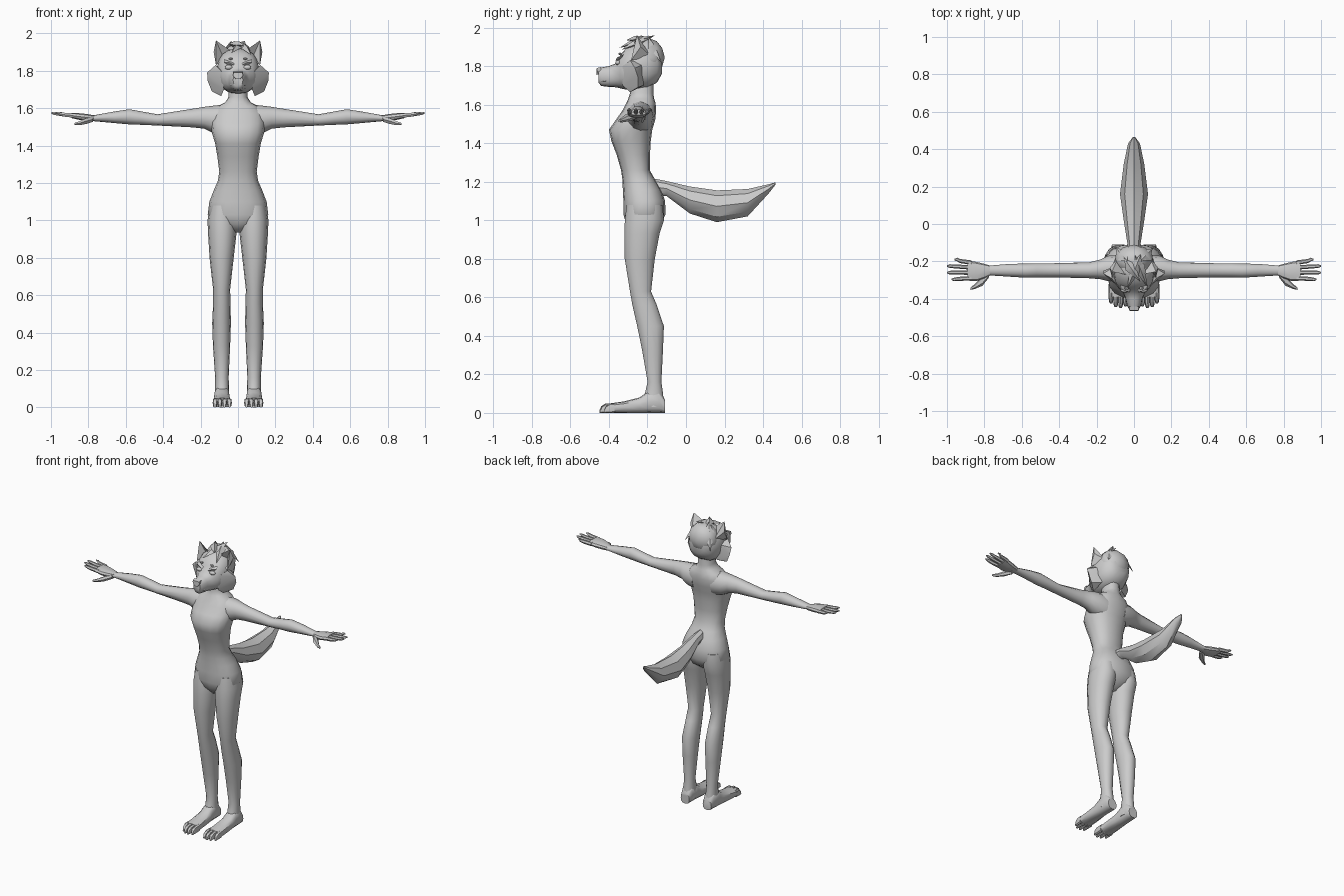
import bpy, bmesh, math
from mathutils import Matrix, Vector

grey = bpy.data.materials.new("light grey")
grey.diffuse_color = (0.6, 0.6, 0.6, 1)


def finish(name, bm, mirror=False, angle=40):
    bmesh.ops.recalc_face_normals(bm, faces=bm.faces)
    me = bpy.data.meshes.new(name)
    bm.to_mesh(me)
    bm.free()
    me.materials.append(grey)
    me.shade_smooth()
    me.set_sharp_from_angle(angle=math.radians(angle))
    ob = bpy.data.objects.new(name, me)
    bpy.context.collection.objects.link(ob)
    if mirror:
        ob.modifiers.new("mirror", 'MIRROR')
    return ob


def loft(bm, axis, rings, sides=12, power=2.0):
    """Skin rings given as (position, u_min, u_max, v_min, v_max) along an axis."""
    loops = []
    for p, u0, u1, v0, v1 in rings:
        loop = []
        for i in range(sides):
            a = 2 * math.pi * i / sides
            c, s = math.cos(a), math.sin(a)
            u = (u0 + u1) / 2 + (u1 - u0) / 2 * math.copysign(abs(c) ** (2 / power), c)
            v = (v0 + v1) / 2 + (v1 - v0) / 2 * math.copysign(abs(s) ** (2 / power), s)
            loop.append(bm.verts.new({'x': (p, u, v), 'y': (u, p, v), 'z': (u, v, p)}[axis]))
        loops.append(loop)
    for a, b in zip(loops, loops[1:]):
        for i in range(sides):
            j = (i + 1) % sides
            bm.faces.new((a[i], a[j], b[j], b[i]))
    bm.faces.new(loops[0])
    bm.faces.new(loops[-1])


def even(rows):
    """Rings symmetric about x = 0: (position, half_width, v_min, v_max)."""
    return [(p, -w, w, a, b) for p, w, a, b in rows]


def solid(bm, points):
    """Convex hull of a few points."""
    vs = [bm.verts.new(p) for p in points]
    bmesh.ops.convex_hull(bm, input=vs)


def ball(bm, centre, size, subdiv=2):
    m = Matrix.Translation(centre) @ Matrix.Diagonal((*size, 1))
    bmesh.ops.create_icosphere(bm, subdivisions=subdiv, radius=1, matrix=m)


# Torso, hips and neck
bm = bmesh.new()
loft(bm, 'z', even([
    (0.935, 0.03, -0.27, -0.19), (0.98, 0.12, -0.31, -0.13), (1.03, 0.162, -0.325, -0.107),
    (1.10, 0.153, -0.325, -0.108), (1.16, 0.13, -0.328, -0.13), (1.21, 0.108, -0.33, -0.16),
    (1.26, 0.10, -0.337, -0.188), (1.34, 0.11, -0.36, -0.187), (1.41, 0.122, -0.387, -0.183),
    (1.47, 0.14, -0.40, -0.175), (1.52, 0.145, -0.365, -0.16), (1.57, 0.14, -0.33, -0.155),
    (1.61, 0.11, -0.31, -0.158), (1.63, 0.07, -0.30, -0.165), (1.66, 0.05, -0.29, -0.17),
    (1.74, 0.05, -0.30, -0.17)]), 16, 2.3)
finish("torso", bm, angle=60)

# Legs
bm = bmesh.new()
loft(bm, 'z', [
    (1.08, 0.015, 0.15, -0.31, -0.12), (1.0, 0.004, 0.163, -0.32, -0.112),
    (0.93, 0.008, 0.160, -0.322, -0.135), (0.80, 0.023, 0.152, -0.32, -0.16),
    (0.63, 0.042, 0.133, -0.292, -0.18), (0.56, 0.04, 0.133, -0.28, -0.15),
    (0.45, 0.038, 0.138, -0.255, -0.113), (0.33, 0.042, 0.134, -0.23, -0.118),
    (0.16, 0.05, 0.122, -0.20, -0.127), (0.10, 0.048, 0.122, -0.215, -0.118),
    (0.03, 0.045, 0.125, -0.23, -0.112)], 14, 2.1)
finish("leg", bm, True, 60)

# Feet with four toes
bm = bmesh.new()
loft(bm, 'y', [
    (-0.11, 0.052, 0.118, 0, 0.07), (-0.14, 0.046, 0.125, 0, 0.12),
    (-0.20, 0.045, 0.128, 0, 0.11), (-0.24, 0.042, 0.130, 0, 0.08),
    (-0.32, 0.036, 0.135, 0, 0.06), (-0.39, 0.034, 0.136, 0, 0.05)], 12, 2.6)
for i, tip in enumerate((-0.44, -0.45, -0.445, -0.425)):
    x = 0.046 + 0.0255 * i
    loft(bm, 'y', [(-0.37, x - 0.013, x + 0.013, 0, 0.05),
                   (tip + 0.03, x - 0.013, x + 0.013, 0, 0.048),
                   (tip + 0.01, x - 0.011, x + 0.011, 0, 0.035),
                   (tip, x - 0.006, x + 0.006, 0, 0.012)], 8, 2.5)
finish("foot", bm, True)

# Arms
bm = bmesh.new()
loft(bm, 'x', [
    (0.07, -0.31, -0.165, 1.45, 1.62), (0.14, -0.305, -0.17, 1.47, 1.612),
    (0.18, -0.295, -0.19, 1.49, 1.607), (0.24, -0.29, -0.205, 1.497, 1.597),
    (0.43, -0.285, -0.21, 1.507, 1.567), (0.52, -0.285, -0.21, 1.511, 1.583),
    (0.58, -0.287, -0.212, 1.513, 1.594), (0.66, -0.282, -0.213, 1.52, 1.582),
    (0.77, -0.275, -0.222, 1.53, 1.562), (0.80, -0.275, -0.215, 1.53, 1.565)], 12)
finish("arm", bm, True, 60)

# Hands: palm, four fingers and a thumb
bm = bmesh.new()
loft(bm, 'x', [
    (0.77, -0.275, -0.222, 1.53, 1.562), (0.80, -0.29, -0.213, 1.53, 1.568),
    (0.84, -0.305, -0.203, 1.535, 1.573), (0.89, -0.303, -0.195, 1.546, 1.575)], 10, 2.6)
for y0, y1, tip in ((-0.206, -0.19, 0.96), (-0.232, -0.225, 1.0),
                    (-0.26, -0.26, 1.0), (-0.29, -0.296, 0.975)):
    ym = (y0 + y1) / 2
    loft(bm, 'x', [(0.87, y0 - 0.012, y0 + 0.012, 1.546, 1.573),
                   (0.93, ym - 0.011, ym + 0.011, 1.553, 1.577),
                   (tip - 0.015, y1 - 0.01, y1 + 0.01, 1.563, 1.58),
                   (tip, y1 - 0.004, y1 + 0.004, 1.572, 1.578)], 6)
loft(bm, 'x', [(0.775, -0.285, -0.25, 1.525, 1.555), (0.81, -0.33, -0.275, 1.513, 1.55),
               (0.85, -0.347, -0.32, 1.507, 1.53), (0.875, -0.352, -0.34, 1.508, 1.522)], 6)
finish("hand", bm, True)

# Tail
bm = bmesh.new()
loft(bm, 'y', even([
    (-0.16, 0.03, 1.13, 1.215), (-0.10, 0.036, 1.125, 1.203), (0.02, 0.055, 1.035, 1.175),
    (0.16, 0.075, 0.99, 1.155), (0.32, 0.055, 1.02, 1.162), (0.43, 0.032, 1.14, 1.187),
    (0.465, 0.006, 1.185, 1.197)]), 8, 1.7)
finish("tail", bm, angle=35)

# Head and muzzle
bm = bmesh.new()
loft(bm, 'y', even([
    (-0.125, 0.05, 1.76, 1.86), (-0.15, 0.085, 1.715, 1.90), (-0.20, 0.108, 1.685, 1.92),
    (-0.26, 0.113, 1.675, 1.92), (-0.31, 0.103, 1.678, 1.895), (-0.343, 0.083, 1.685, 1.855),
    (-0.363, 0.06, 1.69, 1.815), (-0.40, 0.046, 1.692, 1.80), (-0.44, 0.036, 1.697, 1.793),
    (-0.455, 0.026, 1.715, 1.785)]), 16, 2.3)
finish("head", bm, angle=45)

# Nose and mouth
bm = bmesh.new()
solid(bm, [(s * x, y, z) for s in (-1, 1) for x, y, z in (
    (0.026, -0.44, 1.795), (0.024, -0.463, 1.79), (0.027, -0.46, 1.775),
    (0.01, -0.466, 1.755), (0.02, -0.44, 1.76))])
finish("nose", bm, angle=30)
bm = bmesh.new()
loft(bm, 'z', even([(1.715, 0.034, -0.449, -0.38), (1.722, 0.041, -0.456, -0.38),
                    (1.73, 0.039, -0.457, -0.38)]), 10)
finish("lip", bm, angle=30)

# Eyes and brows
bm = bmesh.new()
ball(bm, (0.05, -0.353, 1.818), (0.022, 0.014, 0.013))
finish("eye", bm, True)
bm = bmesh.new()
solid(bm, [(0.022, -0.365, 1.83), (0.075, -0.345, 1.845), (0.05, -0.358, 1.845),
           (0.022, -0.34, 1.845), (0.075, -0.325, 1.86), (0.05, -0.34, 1.828)])
ball(bm, (0.04, -0.343, 1.864), (0.013, 0.009, 0.007), 1)
finish("brow", bm, True, 30)

# Hollow ears
bm = bmesh.new()
tip, inner, outer, back, hollow = [bm.verts.new(p) for p in (
    (0.118, -0.255, 1.962), (0.022, -0.275, 1.895), (0.118, -0.285, 1.83),
    (0.085, -0.18, 1.85), (0.082, -0.235, 1.88))]
side = bm.verts.new((0.13, -0.235, 1.90))
for f in ((tip, inner, hollow), (hollow, inner, outer), (tip, hollow, outer),
          (tip, outer, side), (side, outer, back), (tip, side, back),
          (tip, back, inner), (inner, back, outer)):
    bm.faces.new(f)
finish("ear", bm, True, 25)

# Cheek fur
bm = bmesh.new()
solid(bm, [(0.09, -0.33, 1.80), (0.12, -0.29, 1.83), (0.165, -0.265, 1.79),
           (0.162, -0.25, 1.745), (0.14, -0.25, 1.69), (0.09, -0.29, 1.665),
           (0.075, -0.33, 1.70), (0.09, -0.22, 1.81), (0.08, -0.22, 1.70)])
finish("cheek_fur", bm, True, 30)

# Hair: mass on the back of the head and swept locks
bm = bmesh.new()
ball(bm, (0, -0.195, 1.845), (0.105, 0.085, 0.1))
finish("hair", bm, angle=25)
bm = bmesh.new()
for root, tip, w in (((0.01, -0.23, 1.935), (-0.035, -0.345, 1.895), 0.035),
                     ((0.03, -0.23, 1.93), (0.07, -0.335, 1.885), 0.03),
                     ((-0.02, -0.23, 1.94), (0.035, -0.31, 1.935), 0.03),
                     ((0.06, -0.17, 1.90), (0.10, -0.13, 1.82), 0.035),
                     ((-0.06, -0.17, 1.90), (-0.10, -0.125, 1.80), 0.035)):
    r, t = Vector(root), Vector(tip)
    s = (t - r).cross((0, 0, 1)).normalized() * w
    up = Vector((0, 0, 0.018))
    solid(bm, [r - s, r + s, r + up, r - up, t, r.lerp(t, 0.5) + up, r - (t - r) * 0.6])
finish("hair_locks", bm, angle=25)
